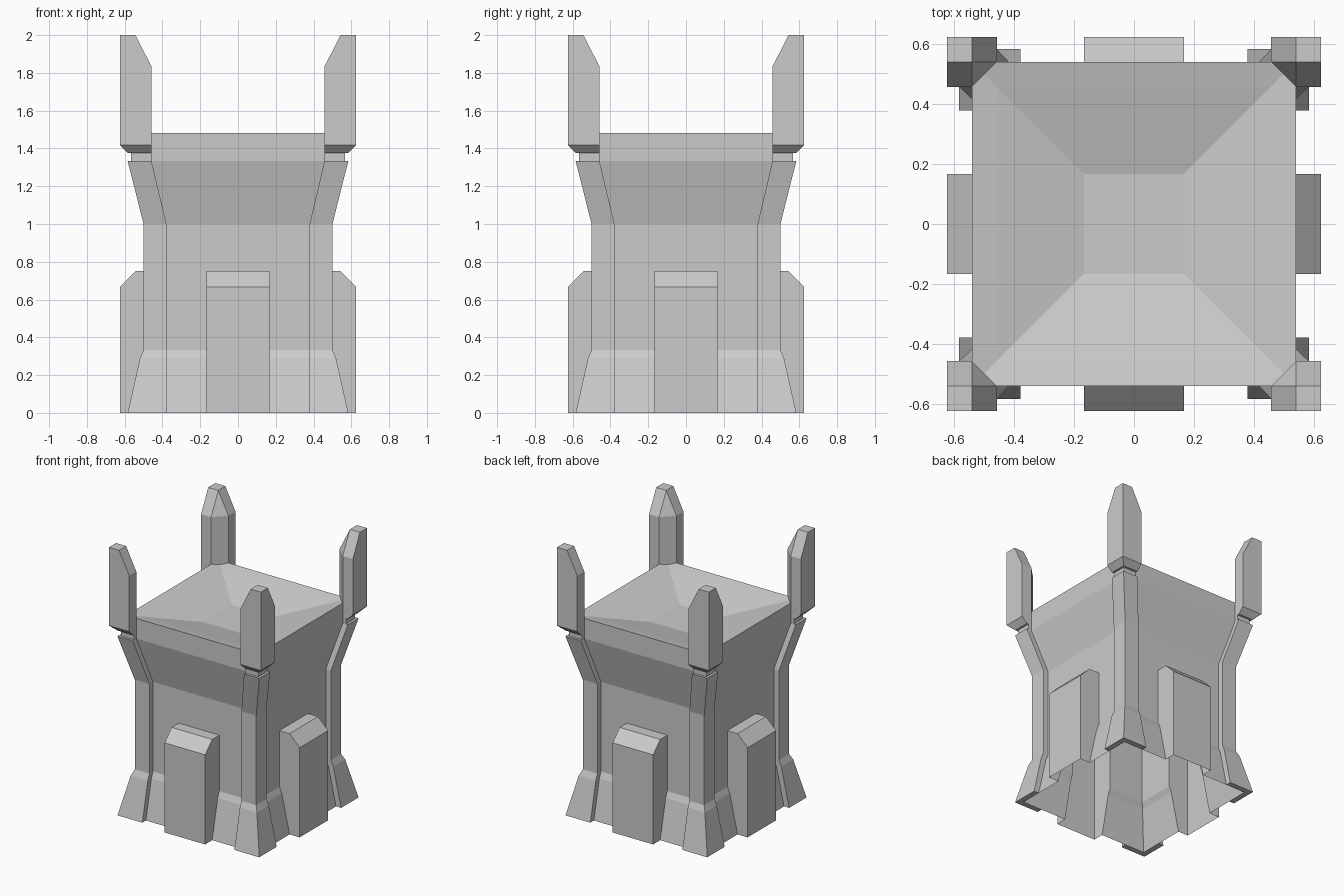
import bpy, bmesh
from mathutils import Matrix
from math import pi

if "Cube" in bpy.data.objects:
    bpy.data.objects.remove(bpy.data.objects["Cube"])

# shared wall profile: (half width, height)
WALL = [(0.542, 0), (0.477, 0.29), (0.458, 0.333), (0.458, 1.0), (0.542, 1.333)]
RIB = 0.042      # how far the corner ribs stand proud of the wall
BW = 0.167       # buttress half width


def finish(name, bm, mirror=False):
    bmesh.ops.recalc_face_normals(bm, faces=bm.faces[:])
    me = bpy.data.meshes.new(name)
    bm.to_mesh(me)
    bm.free()
    ob = bpy.data.objects.new(name, me)
    bpy.context.collection.objects.link(ob)
    if mirror:
        m = ob.modifiers.new("mirror", 'MIRROR')
        m.use_axis = (True, True, False)
        m.use_mirror_merge = False
    return ob


def loft(rings, bottom=True, top=True):
    """Join equal-length rings of 3D points into a skin."""
    bm = bmesh.new()
    vs = [[bm.verts.new(p) for p in r] for r in rings]
    n = len(rings[0])
    for a, b in zip(vs, vs[1:]):
        for i in range(n):
            j = (i + 1) % n
            bm.faces.new((a[i], a[j], b[j], b[i]))
    if bottom:
        bm.faces.new(vs[0][::-1])
    if top:
        bm.faces.new(vs[-1])
    return bm


def square(h, z):
    return [(-h, -h, z), (h, -h, z), (h, h, z), (-h, h, z)]


# tower body: hollow underneath, shallow basin on the roof
bm = loft([square(h, z) for h, z in
           WALL + [(0.542, 1.483), (0.458, 1.465), (0.167, 1.39)]], bottom=False)
# openings in the wall behind the buttresses
cuts = [((s * BW, 0, 0), (1, 0, 0)) for s in (-1, 1)]
cuts += [((0, s * BW, 0), (0, 1, 0)) for s in (-1, 1)]
cuts += [((0, 0, 0.75), (0, 0, 1))]
for co, no in cuts:
    low = [f for f in bm.faces if f.calc_center_median().z < 1.2]
    geom = set(low)
    for f in low:
        geom.update(f.edges)
        geom.update(f.verts)
    bmesh.ops.bisect_plane(bm, geom=list(geom), plane_co=co, plane_no=no, dist=1e-5)
hole = []
for f in bm.faces:
    c = f.calc_center_median()
    if c.z < 0.75 and min(abs(c.x), abs(c.y)) < BW:
        hole.append(f)
bmesh.ops.delete(bm, geom=hole, context='FACES')
finish("tower_body", bm)

# buttresses on the four sides, open at the back and bottom
side = [(0.542, 0), (0.625, 0), (0.625, 0.667), (0.542, 0.75),
        (0.458, 0.75), (0.458, 0.333), (0.477, 0.29)]
for k, label in enumerate(("front", "right", "back", "left")):
    bm = bmesh.new()
    L, R = [[bm.verts.new((x, -d, z)) for d, z in side] for x in (-BW, BW)]
    bm.faces.new(L)
    bm.faces.new(R[::-1])
    for i in (1, 2, 3):
        bm.faces.new((L[i], R[i], R[i + 1], L[i + 1]))
    bm.transform(Matrix.Rotation(k * pi / 2, 4, 'Z'))
    finish(label + "_buttress", bm)


# corner ribs: L-shaped section following the wall
def ell(h, a, z):
    o = h + RIB
    return [(o, o, z), (a, o, z), (a, h, z), (h, h, z), (h, a, z), (o, a, z)]


inner = [0.379, 0.379, 0.379, 0.379, 0.458]
finish("corner_ribs", loft([ell(h, a, z) for (h, z), a in zip(WALL, inner)]), True)

# necks between ribs and pinnacles
finish("pinnacle_necks", loft([[(0.458, 0.458, z), (0.567, 0.458, z),
                                (0.567, 0.567, z), (0.458, 0.567, z)]
                               for z in (1.333, 1.375)]), True)


# pinnacles: square posts with the inner corner cut and a tapered tip
def post(o, z):
    return [(o, o, z), (0.458, o, z), (0.458, 0.542, z), (0.542, 0.458, z), (o, 0.458, z)]


bm = loft([post(0.583, 1.375), post(0.625, 1.417), post(0.625, 1.833)], top=False)
bm.verts.ensure_lookup_table()
base = bm.verts[10:15]
tip = [bm.verts.new(p) for p in ((0.625, 0.625, 2), (0.542, 0.625, 2),
                                 (0.542, 0.542, 2), (0.625, 0.542, 2))]
bm.faces.new(tip)
bm.faces.new((base[0], base[1], tip[1], tip[0]))
bm.faces.new((base[1], base[2], tip[2], tip[1]))
bm.faces.new((base[2], base[3], tip[2]))
bm.faces.new((base[3], base[4], tip[3], tip[2]))
bm.faces.new((base[4], base[0], tip[0], tip[3]))
finish("pinnacles", bm, True)
